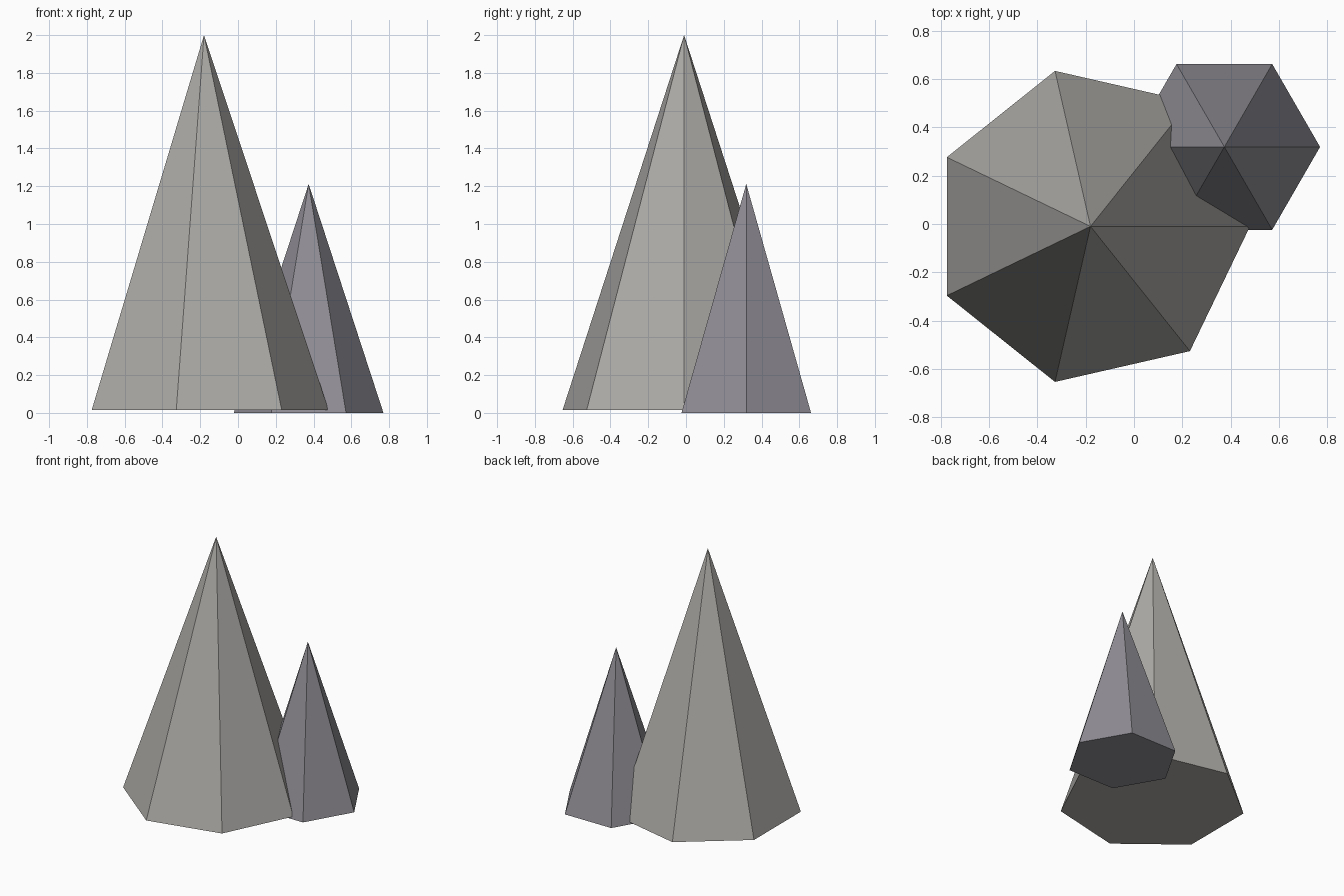
import bpy, bmesh
from math import cos, sin, tau

if "Cube" in bpy.data.objects:
    bpy.data.objects.remove(bpy.data.objects["Cube"])


def spike(name, sides, radius, x, y, z0, z1):
    """Closed faceted cone with its first corner pointing along +x."""
    bm = bmesh.new()
    ring = [bm.verts.new((radius * cos(tau * i / sides), radius * sin(tau * i / sides), 0))
            for i in range(sides)]
    tip = bm.verts.new((0, 0, z1 - z0))
    bm.faces.new(ring[::-1])
    for i in range(sides):
        bm.faces.new((ring[i], ring[(i + 1) % sides], tip))
    mesh = bpy.data.meshes.new(name)
    bm.to_mesh(mesh)
    bm.free()
    obj = bpy.data.objects.new(name, mesh)
    obj.location = (x, y, z0)
    bpy.context.collection.objects.link(obj)

    return obj


def grey(obj, colour):
    mat = bpy.data.materials.new(obj.name + "_stone")
    mat.diffuse_color = (*colour, 1)
    mat.use_nodes = True
    mat.node_tree.nodes["Principled BSDF"].inputs["Base Color"].default_value = mat.diffuse_color
    obj.data.materials.append(mat)


# Tall seven-sided rock spike
grey(spike("large_rock_spike", 7, 0.66, -0.18, -0.01, 0.015, 2.0), (0.42, 0.41, 0.39))

# Short six-sided rock spike, overlapping the tall one
grey(spike("small_rock_spike", 6, 0.396, 0.374, 0.319, 0.0, 1.212), (0.28, 0.27, 0.30))
